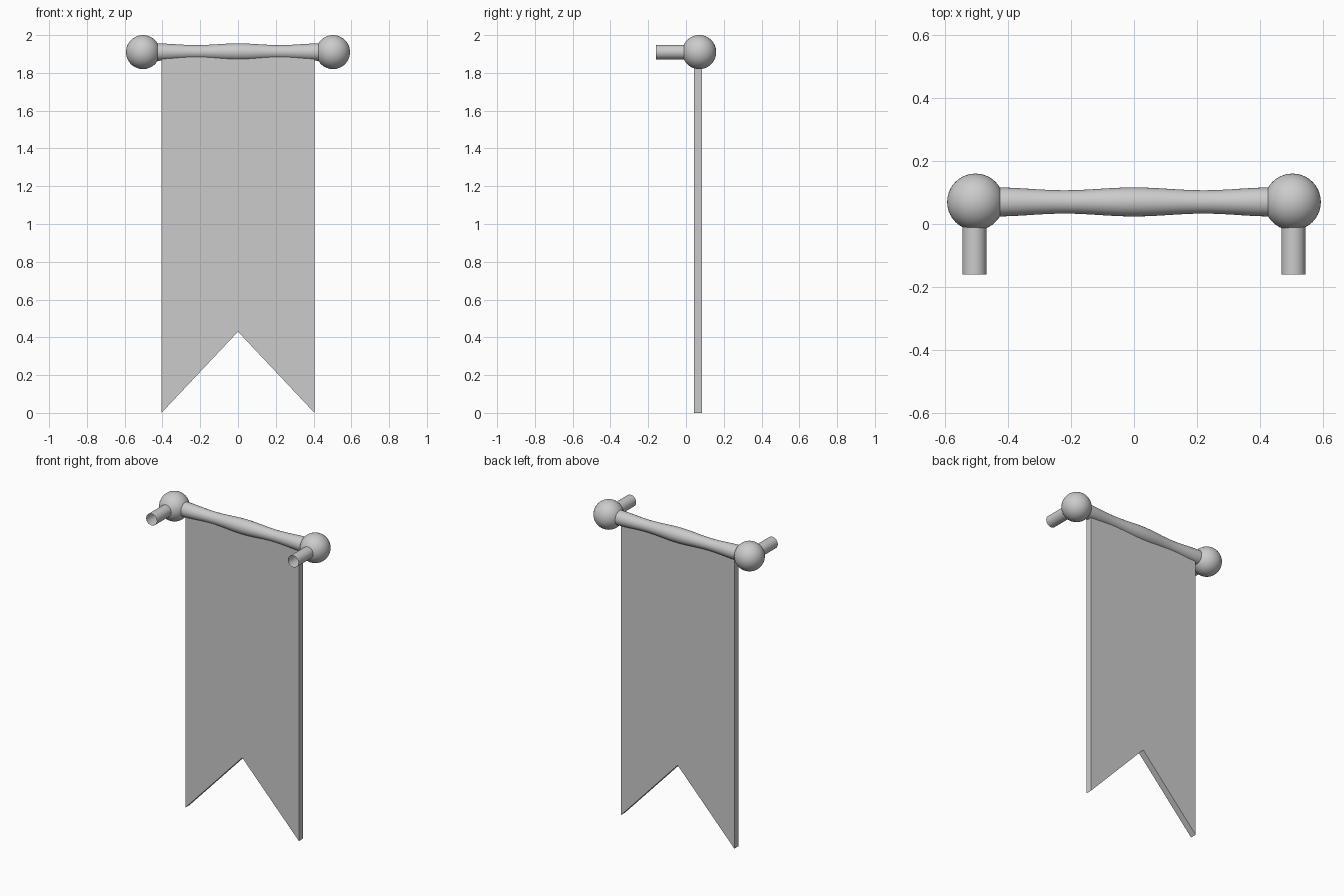
import bpy, bmesh, math
from mathutils import Matrix, Vector

cube = bpy.data.objects.get("Cube")
if cube:
    bpy.data.objects.remove(cube, do_unlink=True)

grey = bpy.data.materials.new("plain_grey")
grey.use_nodes = True
grey.diffuse_color = (0.6, 0.6, 0.6, 1)
grey.node_tree.nodes["Principled BSDF"].inputs["Base Color"].default_value = grey.diffuse_color

ROD_Y, ROD_Z, BALL_X = 0.07, 1.91, 0.503


def finish(name, bm, smooth=True):
    bmesh.ops.recalc_face_normals(bm, faces=bm.faces)
    for face in bm.faces:
        face.smooth = smooth
    mesh = bpy.data.meshes.new(name)
    bm.to_mesh(mesh)
    bm.free()
    mesh.materials.append(grey)
    obj = bpy.data.objects.new(name, mesh)
    bpy.context.collection.objects.link(obj)
    return obj


# Turned rod: a gently waving profile spun around the x axis
bm = bmesh.new()
profile = []
for i in range(49):
    x = -BALL_X + 2 * BALL_X * i / 48
    radius = 0.0415 + 0.0045 * math.cos(math.tau * x / 0.44)
    profile.append(bm.verts.new((x, ROD_Y, ROD_Z + radius)))
edges = [bm.edges.new(pair) for pair in zip(profile, profile[1:])]
bmesh.ops.spin(bm, geom=profile + edges, cent=(0, ROD_Y, ROD_Z), axis=(1, 0, 0),
               angle=math.tau, steps=32, use_merge=True)
bmesh.ops.remove_doubles(bm, verts=bm.verts, dist=0.0001)
finish("rod", bm)

# Ball finials, each with an open tubular wall peg
for side, sign in (("left", 1), ("right", -1)):
    bm = bmesh.new()
    bmesh.ops.create_uvsphere(bm, u_segments=40, v_segments=24, radius=0.09)
    finish(side + "_ball", bm).location = (sign * BALL_X, ROD_Y, ROD_Z)

    bm = bmesh.new()
    bmesh.ops.create_cone(bm, cap_ends=False, segments=32, radius1=0.038, radius2=0.038,
                          depth=0.2, matrix=Matrix.Rotation(math.pi / 2, 4, "X"))
    finish(side + "_peg", bm).location = (sign * (BALL_X + 0.003), -0.06, ROD_Z)

# Swallow-tailed cloth: outline extruded to a thin slab
bm = bmesh.new()
outline = [(-0.405, 0), (0, 0.43), (0.405, 0), (0.405, 1.9), (0, 1.9), (-0.405, 1.9)]
verts = [bm.verts.new((x, 0.043, z)) for x, z in outline]
halves = [bm.faces.new([verts[i] for i in loop]) for loop in ((0, 1, 4, 5), (1, 2, 3, 4))]
extruded = bmesh.ops.extrude_face_region(bm, geom=halves, use_keep_orig=True)
bmesh.ops.translate(bm, vec=Vector((0, 0.042, 0)),
                    verts=[g for g in extruded["geom"] if isinstance(g, bmesh.types.BMVert)])
finish("banner_cloth", bm, smooth=False)
